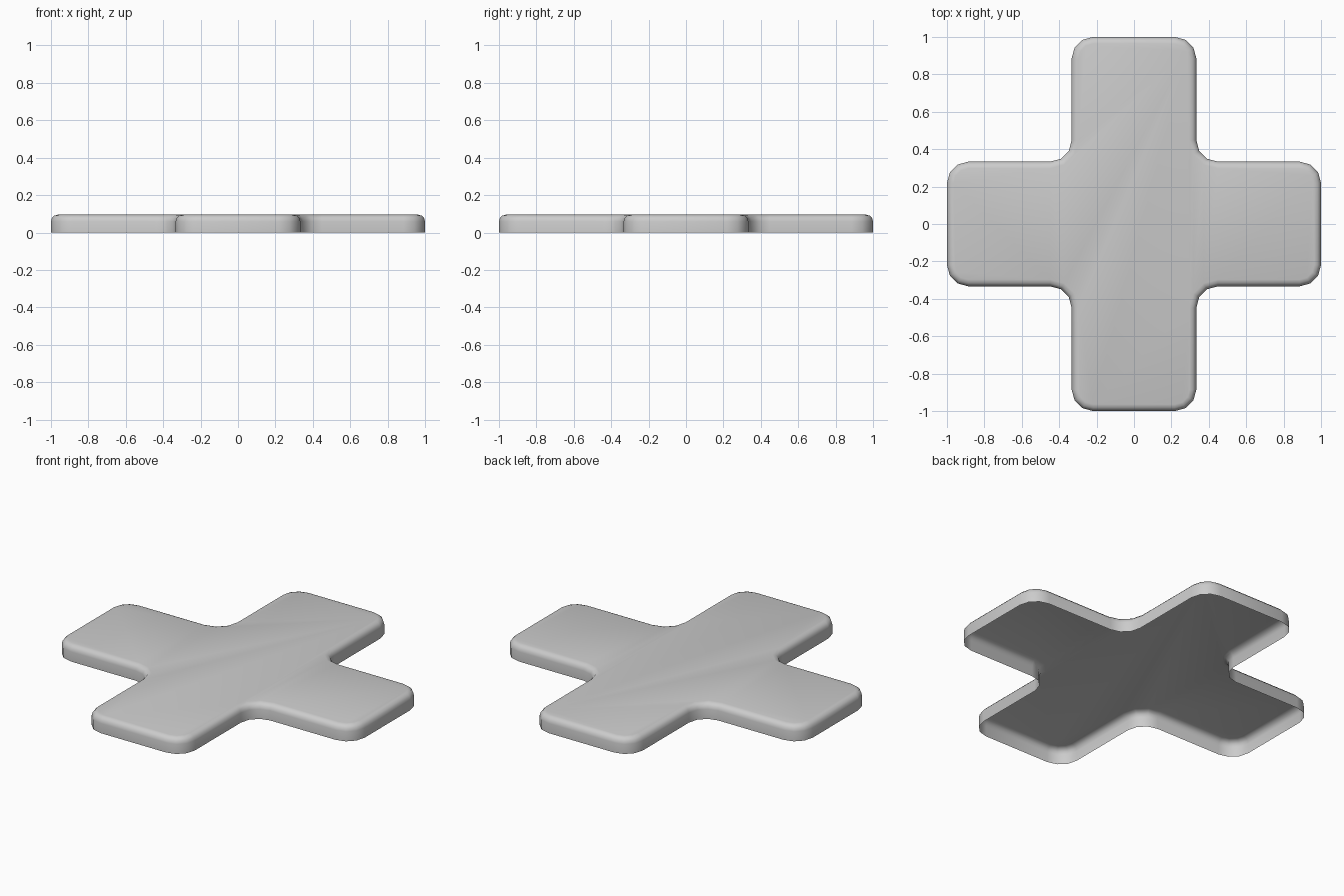
import bpy, bmesh
from math import sin, cos, pi

if "Cube" in bpy.data.objects:
    bpy.data.objects.remove(bpy.data.objects["Cube"])

ARM, HALF, R = 1.0, 1 / 3, 0.115   # arm length, arm half width, corner radius
HEIGHT, BEVEL = 0.095, 0.036
CORNER_SEGS, BEVEL_SEGS = 3, 3


def outline(inset):
    """Rounded plus outline, counter-clockwise, offset inwards by inset."""
    # corners of one arm: arc centre, radius, start and end angle
    arcs = [((ARM - R, -HALF + R), R - inset, -pi / 2, 0),
            ((ARM - R, HALF - R), R - inset, 0, pi / 2),
            ((HALF + R, HALF + R), R + inset, -pi / 2, -pi)]
    pts = []
    for quarter in range(4):
        c, s = round(cos(quarter * pi / 2)), round(sin(quarter * pi / 2))
        for (cx, cy), r, a0, a1 in arcs:
            for i in range(CORNER_SEGS + 1):
                a = a0 + (a1 - a0) * i / CORNER_SEGS
                x, y = cx + r * cos(a), cy + r * sin(a)
                pts.append((c * x - s * y, s * x + c * y))
    return pts


# wall profile: straight side, then rounded top edge
profile = [(0, 0)]
for i in range(BEVEL_SEGS + 1):
    a = pi / 2 * i / BEVEL_SEGS
    profile.append((BEVEL * (1 - cos(a)), HEIGHT - BEVEL + BEVEL * sin(a)))

bm = bmesh.new()
rings = [[bm.verts.new((x, y, z)) for x, y in outline(inset)] for inset, z in profile]
for low, high in zip(rings, rings[1:]):
    n = len(low)
    for i in range(n):
        j = (i + 1) % n
        bm.faces.new((low[i], low[j], high[j], high[i]))
# flat top; the underside stays open
bm.faces.new(rings[-1])

mesh = bpy.data.meshes.new("plus_plate")
bm.to_mesh(mesh)
bm.free()
plate = bpy.data.objects.new("plus_plate", mesh)
bpy.context.collection.objects.link(plate)
bpy.context.view_layer.objects.active = plate
plate.select_set(True)
bpy.ops.object.shade_smooth_by_angle(angle=pi / 4)
